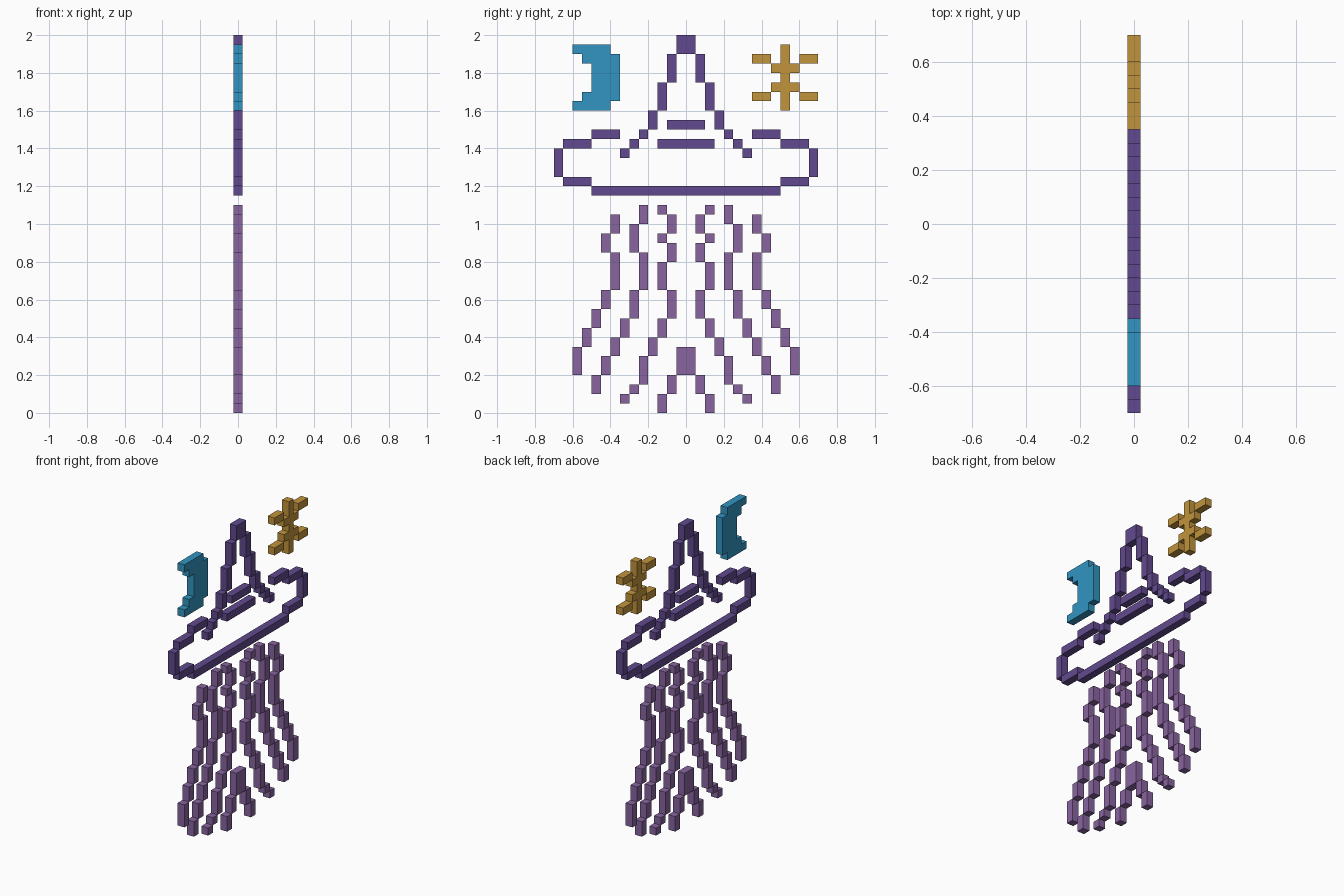
import bpy, bmesh
from mathutils import Matrix

if "Cube" in bpy.data.objects:
    bpy.data.objects.remove(bpy.data.objects["Cube"])

U = 0.05  # one block of the pixel-style grid


def material(name, rgb):
    """Flat material from 0-255 display values."""
    lin = [((c / 255 + 0.055) / 1.055) ** 2.4 for c in rgb] + [1.0]
    m = bpy.data.materials.new(name)
    m.use_nodes = True
    m.diffuse_color = lin
    bsdf = next(n for n in m.node_tree.nodes if n.type == 'BSDF_PRINCIPLED')
    bsdf.inputs["Base Color"].default_value = lin
    return m


HAT = material("deep purple", (98, 74, 142))
HAIR = material("light purple", (137, 101, 160))
MOON = material("sky blue", (50, 148, 193))
STAR = material("gold", (193, 148, 60))


def blocks(name, mat, bars, mirror=False):
    """Bars given as (y0, y1, z0, z1) in grid blocks, one block thick in x."""
    bm = bmesh.new()
    for y0, y1, z0, z1 in bars:
        centre = Matrix.Translation((0, (y0 + y1) * U / 2, (z0 + z1) * U / 2))
        size = Matrix.Diagonal((U, (y1 - y0) * U, (z1 - z0) * U, 1))
        bmesh.ops.create_cube(bm, size=1, matrix=centre @ size)
    mesh = bpy.data.meshes.new(name)
    bm.to_mesh(mesh)
    bm.free()
    mesh.materials.append(mat)
    ob = bpy.data.objects.new(name, mesh)
    bpy.context.collection.objects.link(ob)
    if mirror:
        mod = ob.modifiers.new("front_and_back", 'MIRROR')
        mod.use_axis = (False, True, False)
        mod.use_mirror_merge = False
    return ob


def strand(top, steps):
    """Stepped line going down from top; each step is (column, height)."""
    bars = []
    for col, height in steps:
        bars.append((col, col + 1, top - height, top))
        top -= height
    return bars


# Pointed hat: tip, stepped cone sides, bands and brim outline
blocks("hat_tip", HAT, [(-1, 1, 38, 40)])
blocks("hat_cone_sides", HAT,
       strand(38, [(1, 3), (2, 3), (3, 2), (4, 1), (5, 1), (6, 1)]), True)
blocks("hat_bands", HAT, [(-2, 2, 30, 31), (-3, 3, 28, 29)])
blocks("hat_brim_ends", HAT,
       [(7, 10, 29, 30), (10, 13, 28, 29), (13, 14, 25, 28), (10, 13, 24, 25)], True)
blocks("hat_brim_bottom", HAT, [(-10, 10, 23, 24)])

# Wavy hair strands, mirrored front to back
blocks("outer_strands", HAIR,
       strand(21, [(7, 2), (8, 2), (7, 4), (8, 2), (9, 2), (10, 2), (11, 3)]), True)
blocks("middle_strands", HAIR,
       strand(22, [(4, 2), (5, 3), (4, 4), (5, 3), (6, 2), (7, 2), (8, 2), (9, 2)]), True)
blocks("inner_strands", HAIR,
       strand(22, [(2, 1), (1, 2), (2, 1), (1, 2), (2, 3), (1, 3),
                   (2, 2), (3, 2), (4, 3), (5, 1), (6, 1)]), True)
blocks("centre_lock", HAIR, [(-1, 1, 4, 7)])
blocks("centre_lock_ends", HAIR, strand(4, [(1, 2), (2, 2)]), True)

# Crescent moon
blocks("moon", MOON, [(-12, -8, 38, 39), (-11, -8, 37, 38), (-10, -8, 34, 37),
                      (-11, -8, 33, 34), (-12, -8, 32, 33), (-8, -7, 33, 38)])

# Star: upright with stepped arms
arms = [(10, 11, 32, 39)]
for inner, outer in ((36, 37), (34, 33)):
    arms += [(9, 10, inner, inner + 1), (11, 12, inner, inner + 1),
             (7, 9, outer, outer + 1), (12, 14, outer, outer + 1)]
blocks("star", STAR, arms)
